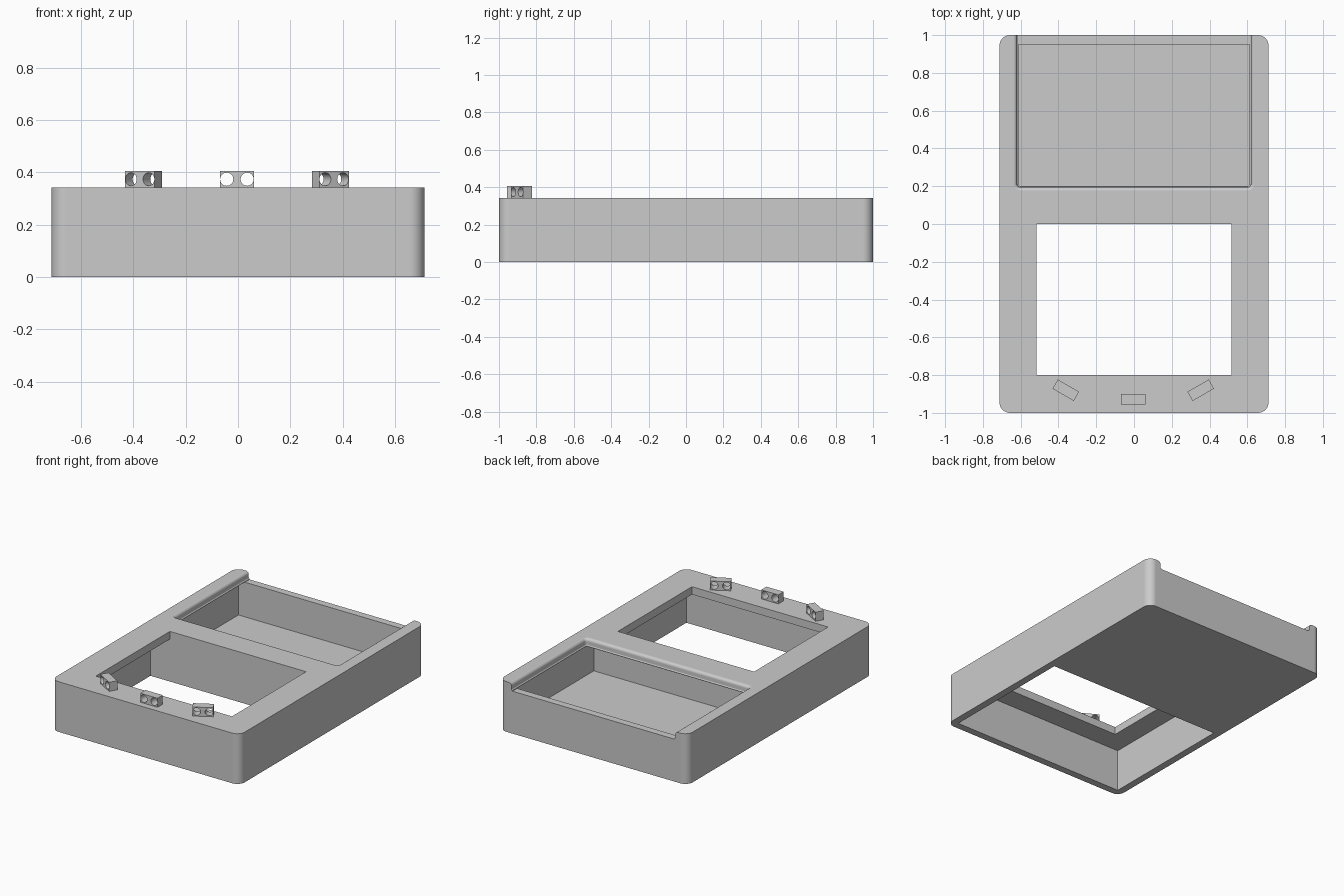
import bpy, bmesh, math
from mathutils import Matrix

if "Cube" in bpy.data.objects:
    bpy.data.objects.remove(bpy.data.objects["Cube"], do_unlink=True)

grey = bpy.data.materials.new("plain_grey")
grey.use_nodes = True
GREY = (0.6, 0.6, 0.6, 1)
grey.diffuse_color = GREY
grey.node_tree.nodes["Principled BSDF"].inputs["Base Color"].default_value = GREY

TOP = 0.343
PLATE = 0.29     # underside of the top plate
FLOOR = 0.053    # inside floor of the rear compartment


def outline(x, y0, y1, r, steps=8):
    """Rounded rectangle, symmetric in x."""
    pts = []
    corners = [(x - r, y1 - r), (r - x, y1 - r), (r - x, y0 + r), (x - r, y0 + r)]
    for q, (cx, cy) in enumerate(corners):
        for i in range(steps + 1):
            a = math.radians(90 * (q + i / steps))
            pts.append((cx + r * math.cos(a), cy + r * math.sin(a)))
    return pts


def finish(name, bm):
    bmesh.ops.recalc_face_normals(bm, faces=bm.faces[:])
    mesh = bpy.data.meshes.new(name)
    bm.to_mesh(mesh)
    bm.free()
    mesh.materials.append(grey)
    ob = bpy.data.objects.new(name, mesh)
    bpy.context.collection.objects.link(ob)
    return ob


def loft(name, rings):
    """Closed solid through a stack of (outline, z) rings."""
    bm = bmesh.new()
    loops = [[bm.verts.new((px, py, z)) for px, py in pts] for pts, z in rings]
    for lo, hi in zip(loops, loops[1:]):
        n = len(lo)
        for i in range(n):
            j = (i + 1) % n
            bm.faces.new((lo[i], lo[j], hi[j], hi[i]))
    bm.faces.new(loops[0][::-1])
    bm.faces.new(loops[-1])
    return finish(name, bm)


def box(name, x, y0, y1, z0, z1):
    bm = bmesh.new()
    bmesh.ops.create_cube(bm, size=1, matrix=Matrix.Translation(
        (0, (y0 + y1) / 2, (z0 + z1) / 2)) @ Matrix.Diagonal((2 * x, y1 - y0, z1 - z0, 1)))
    return finish(name, bm)


def cut(ob, cutter):
    cutter.hide_render = True
    mod = ob.modifiers.new("cut", 'BOOLEAN')
    mod.operation = 'DIFFERENCE'
    mod.solver = 'EXACT'
    mod.object = cutter
    bpy.context.view_layer.objects.active = ob
    bpy.ops.object.modifier_apply(modifier=mod.name)
    bpy.data.objects.remove(cutter, do_unlink=True)


def smooth(ob):
    bpy.ops.object.select_all(action='DESELECT')
    ob.select_set(True)
    bpy.context.view_layer.objects.active = ob
    bpy.ops.object.shade_smooth_by_angle(angle=math.radians(32))
    # Keep the large flat faces evenly shaded beside the rounded ones
    mod = ob.modifiers.new("flat_faces", 'WEIGHTED_NORMAL')
    mod.keep_sharp = True


# Case body with rounded vertical corners
shell = outline(0.712, -1, 1, 0.055)
body = loft("case_body", [(shell, 0), (shell, TOP)])

# Front cavity, open below, and the window through its top plate
cut(body, box("front_cavity_cutter", 0.662, -0.95, 0, -0.1, PLATE))
cut(body, box("window_cutter", 0.515, -0.8, 0, 0.1, 0.5))

# Rear compartment, reaching under the top plate on three sides
cut(body, box("rear_pocket_cutter", 0.662, 0.05, 0.95, FLOOR, PLATE + 0.002))

# Lid opening through the plate and back wall: hollow below, rounded above
profile = [(0, PLATE)]
for deg in range(0, 91, 15):
    a = math.radians(deg)
    profile.append((0.007 * math.sin(a), PLATE + 0.012 - 0.007 * math.cos(a)))
for deg in range(0, 91, 15):
    a = math.radians(deg)
    profile.append((0.027 - 0.02 * math.cos(a), TOP - 0.02 + 0.02 * math.sin(a)))
profile.append((0.027, 0.42))
cut(body, loft("lid_opening_cutter",
               [(outline(0.612 + o, 0.202 - o, 1.1, 0.01 + o), z) for o, z in profile]))
smooth(body)


# Three small sensor blocks, each with two round holes through it
def sensor(name, x, y, turn):
    ob = box(name, 0.065, -0.028, 0.028, -0.031, 0.031)
    for side in (-1, 1):
        bm = bmesh.new()
        bmesh.ops.create_cone(bm, cap_ends=True, segments=32, radius1=0.025, radius2=0.025,
                              depth=0.2, matrix=Matrix.Translation((side * 0.039, 0, 0))
                              @ Matrix.Rotation(math.pi / 2, 4, 'X'))
        cut(ob, finish("hole_cutter", bm))
    ob.data.transform(Matrix.Translation((x, y, TOP + 0.031))
                      @ Matrix.Rotation(math.radians(turn), 4, 'Z'))
    smooth(ob)


sensor("sensor_right", -0.361, -0.88, -30)
sensor("sensor_middle", -0.004, -0.928, 0)
sensor("sensor_left", 0.353, -0.88, 30)
